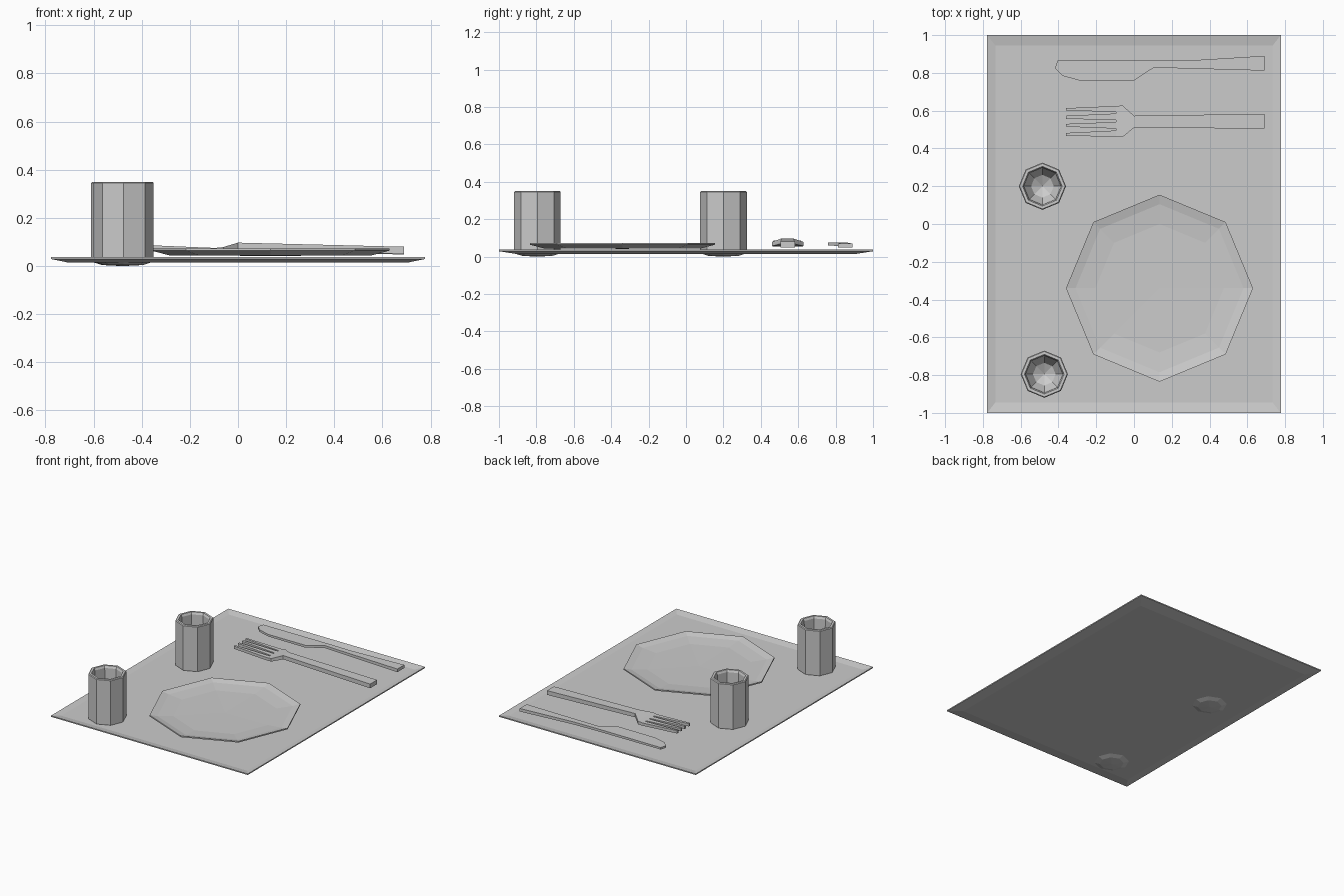
import bpy, bmesh
from math import cos, sin, pi

if "Cube" in bpy.data.objects:
    bpy.data.objects.remove(bpy.data.objects["Cube"])


def finish(name, bm, loc=(0, 0, 0)):
    bmesh.ops.recalc_face_normals(bm, faces=bm.faces[:])
    me = bpy.data.meshes.new(name)
    bm.to_mesh(me)
    bm.free()
    ob = bpy.data.objects.new(name, me)
    ob.location = loc
    bpy.context.collection.objects.link(ob)
    return ob


def lathe(name, n, profile, loc, phase=0.0, scale=(1, 1)):
    """Low-poly turned shape; profile is (radius, z), closed at both ends on the axis."""
    bm = bmesh.new()
    rings = []
    for r, z in profile:
        rings.append([bm.verts.new((scale[0] * r * cos(phase + 2 * pi * i / n),
                                    scale[1] * r * sin(phase + 2 * pi * i / n), z))
                      for i in range(n)])
    for a, b in zip(rings, rings[1:]):
        for i in range(n):
            j = (i + 1) % n
            bm.faces.new((a[i], a[j], b[j], b[i]))
    bmesh.ops.remove_doubles(bm, verts=bm.verts[:], dist=1e-5)
    return finish(name, bm, loc)


def cutlery(name, polys, profile):
    """Flat outline pieces given thickness; profile is (x, top z, bottom z)."""
    def height(x, k):
        for p, q in zip(profile, profile[1:]):
            if x <= q[0] + 1e-5:
                t = (x - p[0]) / (q[0] - p[0])
                return p[k] + t * (q[k] - p[k])
        return profile[-1][k]
    bm = bmesh.new()
    for poly in polys:
        bm.faces.new([bm.verts.new((x, y, 0)) for x, y in poly])
    bmesh.ops.remove_doubles(bm, verts=bm.verts[:], dist=1e-4)
    base = bm.verts[:]
    bottom = bm.faces[:]
    ext = bmesh.ops.extrude_face_region(bm, geom=bottom, use_keep_orig=True)
    top = [v for v in ext["geom"] if isinstance(v, bmesh.types.BMVert)]
    for v in base:
        v.co.z = height(v.co.x, 2)
    for v in top:
        v.co.z = height(v.co.x, 1)
    return finish(name, bm)


# Tray-like mat: a four-sided shallow dish
s = 2 ** 0.5
lathe("serving_mat", 4, [(0, .015), (.912 * s, .015), (s, .029), (s, .037),
                         (.945 * s, .027), (0, .027)], (0, 0, 0), pi / 4, (.777, 1))

# Plate: wide octagonal dish
lathe("plate", 8, [(0, .042), (.42, .044), (.495, .064), (.495, .073),
                   (.445, .062), (.34, .053), (0, .050)], (.135, -.34, 0))

# Two octagonal cups with rounded inner floor
for name, x, y in (("back_cup", -.485, .2), ("front_cup", -.475, -.795)):
    lathe(name, 8, [(0, 0), (.08, .004), (.118, .016), (.125, .03), (.125, .345),
                    (.12, .35), (.105, .35), (.098, .335), (.095, .12),
                    (.06, .06), (0, .03)], (x, y, 0))

# Fork: four tines, head, handle
tip, root, head = -.36, -.095, -.06
tips = [(.467, .482), (.515, .530), (.557, .573), (.600, .613)]
roots = [(.462, .495), (.505, .540), (.550, .585), (.594, .625)]
polys = [[(tip, a), (root, c), (root, d), (tip, b)]
         for (a, b), (c, d) in zip(tips, roots)]
back = [(root, y) for pair in roots for y in pair]
polys.append(back[::-1] + [(head, .46), (head, .627)])
polys.append([(head, .46), (0, .51), (0, .573), (head, .627)])
polys.append([(0, .51), (.69, .505), (.69, .583), (0, .573)])
cutlery("fork", polys, [(tip, .086, .066), (root, .075, .055), (head, .079, .057),
                        (0, .097, .070), (.69, .080, .050)])

# Knife: curved blade and handle
blade = [(-.415, .835), (-.415, .82), (-.38, .785), (-.29, .76), (0, .76),
         (.105, .828), (.105, .865), (-.405, .865)]
handle = [(.105, .828), (.69, .812), (.69, .89), (.28, .865), (.105, .865)]
cutlery("knife", [blade, handle], [(-.415, .074, .060), (.105, .075, .058),
                                   (.69, .070, .048)])
